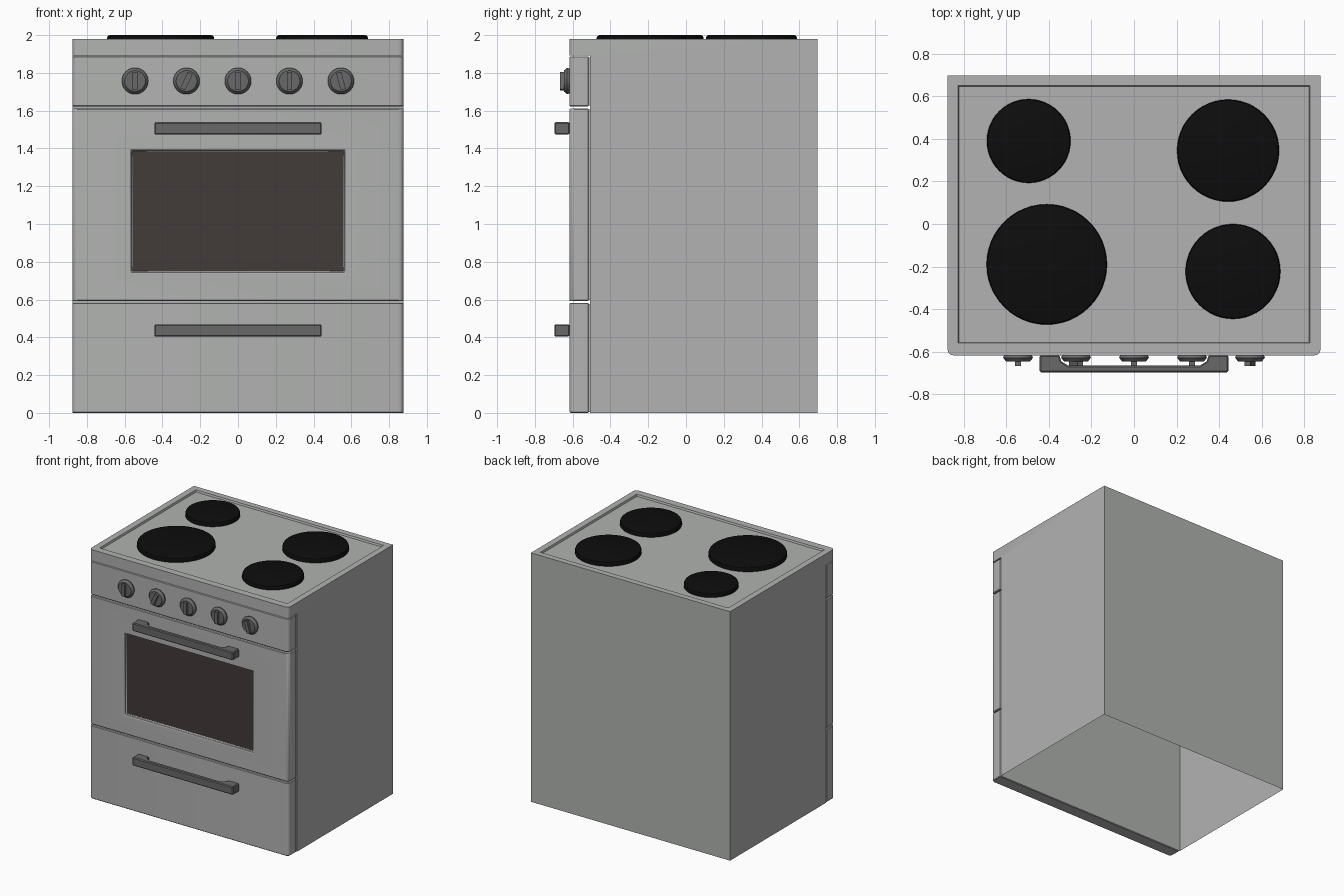
import bpy, bmesh, math
from mathutils import Matrix, Vector

cube = bpy.data.objects.get("Cube")
if cube:
    bpy.data.objects.remove(cube, do_unlink=True)


def material(name, rgb):
    mat = bpy.data.materials.new(name)
    mat.use_nodes = True
    mat.diffuse_color = (*rgb, 1)
    mat.node_tree.nodes["Principled BSDF"].inputs["Base Color"].default_value = (*rgb, 1)
    return mat


STEEL = material("brushed_grey", (0.44, 0.45, 0.44))
DARK = material("handle_grey", (0.14, 0.14, 0.14))
GLASS = material("oven_glass", (0.055, 0.043, 0.041))
BLACK = material("hotplate_black", (0.004, 0.004, 0.004))

W, FRONT, BACK, SEAM, TOP = 0.876, -0.617, 0.697, -0.508, 1.98


def finish(bm, name, *mats):
    bmesh.ops.recalc_face_normals(bm, faces=bm.faces)
    mesh = bpy.data.meshes.new(name)
    bm.to_mesh(mesh)
    bm.free()
    obj = bpy.data.objects.new(name, mesh)
    bpy.context.collection.objects.link(obj)
    for mat in mats:
        mesh.materials.append(mat)
    bpy.ops.object.select_all(action='DESELECT')
    obj.select_set(True)
    bpy.context.view_layer.objects.active = obj
    bpy.ops.object.shade_smooth_by_angle(angle=math.radians(35))
    return obj


def add_box(bm, x0, x1, y0, y1, z0, z1):
    size = Matrix.Diagonal((x1 - x0, y1 - y0, z1 - z0, 1))
    centre = Matrix.Translation(((x0 + x1) / 2, (y0 + y1) / 2, (z0 + z1) / 2))
    return bmesh.ops.create_cube(bm, size=1, matrix=centre @ size)["verts"]


def prism(points, offset):
    """Extrude a flat outline along a vector."""
    bm = bmesh.new()
    face = bm.faces.new([bm.verts.new(p) for p in points])
    geom = bmesh.ops.extrude_face_region(bm, geom=[face])["geom"]
    bmesh.ops.translate(bm, vec=offset, verts=[v for v in geom if isinstance(v, bmesh.types.BMVert)])
    bmesh.ops.recalc_face_normals(bm, faces=bm.faces)
    return bm


def facing(bm, direction):
    return max((f for f in bm.faces if f.normal.dot(Vector(direction)) > 0.9),
               key=lambda f: f.calc_area())


def recess(bm, face, place, depth):
    """Inset a face, move its corners to a chosen rectangle, then sink it."""
    bmesh.ops.inset_individual(bm, faces=[face], thickness=0.05)
    for v in face.verts:
        place(v.co)
    bmesh.ops.inset_individual(bm, faces=[face], thickness=0.006, depth=-depth)
    return face


def round_front_corners(bm):
    edges = [e for e in bm.edges
             if all(v.co.y < FRONT + 0.001 and abs(v.co.x) > W - 0.001 for v in e.verts)
             and abs(e.verts[0].co.z - e.verts[1].co.z) > 0.01]
    bmesh.ops.bevel(bm, geom=edges, offset=0.026, segments=4, profile=0.5, affect='EDGES')


def soften(bm, width, angle=40):
    edges = [e for e in bm.edges if e.is_manifold and e.calc_face_angle() > math.radians(angle)]
    bmesh.ops.bevel(bm, geom=edges, offset=width, segments=1, profile=0.5, affect='EDGES')


# Cabinet shell: overhanging hob lip, sunken hob, open underneath
outline = [(BACK, 0), (BACK, TOP), (FRONT, TOP), (FRONT, 1.892), (SEAM, 1.892), (SEAM, 0)]
bm = prism([(-W, y, z) for y, z in outline], (2 * W, 0, 0))
under = [f for f in bm.faces if all(v.co.z < 0.001 for v in f.verts)]
bmesh.ops.delete(bm, geom=under, context='FACES')


def hob_corner(co):
    co.x = math.copysign(0.826, co.x)
    co.y = 0.65 if co.y > 0 else -0.56


recess(bm, facing(bm, (0, 0, 1)), hob_corner, 0.015)
round_front_corners(bm)
finish(bm, "cabinet", STEEL)


# Front panels, each standing off the cabinet on a slightly smaller spacer
def window_corner(co):
    co.x = math.copysign(0.568, co.x)
    co.z = 1.393 if co.z > 1 else 0.742


for name, z0, z1 in (("drawer_front", 0, 0.583), ("oven_door", 0.592, 1.612),
                     ("control_panel", 1.622, 1.888)):
    bm = bmesh.new()
    add_box(bm, -W, W, FRONT, SEAM - 0.007, z0, z1)
    bm.normal_update()
    if name == "oven_door":
        pane = recess(bm, facing(bm, (0, -1, 0)), window_corner, 0.018)
        pane.material_index = 1
    round_front_corners(bm)
    bm.normal_update()
    soften(bm, 0.005)
    finish(bm, name, STEEL, GLASS)
    bm = bmesh.new()
    add_box(bm, 0.012 - W, W - 0.012, SEAM - 0.012, SEAM, z0 + 0.006, z1 - 0.006)
    finish(bm, name + "_spacer", STEEL)

# Pull handles: a bar on two flared feet
half = [(0.443, FRONT), (0.443, -0.697), (-0.443, -0.697), (-0.443, FRONT)]
inner = [(-0.35, FRONT), (-0.342, -0.645), (-0.31, -0.665),
         (0.31, -0.665), (0.342, -0.645), (0.35, FRONT)]
for name, z in (("door_handle", 1.474), ("drawer_handle", 0.404)):
    bm = prism([(x, y, z) for x, y in half + inner], (0, 0, 0.065))
    soften(bm, 0.006, 60)
    finish(bm, name, DARK)

# Control knobs: tapered dial with a turned grip
for i, turn in enumerate((0, 25, 0, 0, -15)):
    bm = bmesh.new()
    rings = ((0.07, 0.062, 0, 0.016), (0.07, 0.052, 0.016, 0.03))
    for low, high, a, b in ((0.066, 0.07, 0, 0.012), (0.07, 0.055, 0.012, 0.03)):
        bmesh.ops.create_cone(bm, cap_ends=True, segments=32, radius1=low, radius2=high, depth=b - a,
                              matrix=Matrix.Translation((0, FRONT - (a + b) / 2, 0))
                              @ Matrix.Rotation(math.pi / 2, 4, 'X'))
    add_box(bm, -0.014, 0.014, -0.668, FRONT - 0.02, -0.047, 0.047)
    bmesh.ops.transform(bm, verts=bm.verts, matrix=Matrix.Translation(((i - 2) * 0.2725, 0, 1.757))
                        @ Matrix.Rotation(math.radians(turn), 4, 'Y'))
    finish(bm, f"knob_{i + 1}", DARK)

# Hotplates
for name, x, y, r in (("back_right", -0.495, 0.39, 0.197), ("back_left", 0.442, 0.345, 0.24),
                      ("front_right", -0.41, -0.19, 0.283), ("front_left", 0.465, -0.223, 0.223)):
    bm = bmesh.new()
    bmesh.ops.create_cone(bm, cap_ends=True, segments=48, radius1=r, radius2=r, depth=0.04,
                          matrix=Matrix.Translation((x, y, 1.98)))
    rim = [e for e in bm.edges if all(v.co.z > 1.99 for v in e.verts)]
    bmesh.ops.bevel(bm, geom=rim, offset=0.014, segments=2, profile=0.5, affect='EDGES')
    finish(bm, name + "_hotplate", BLACK)
